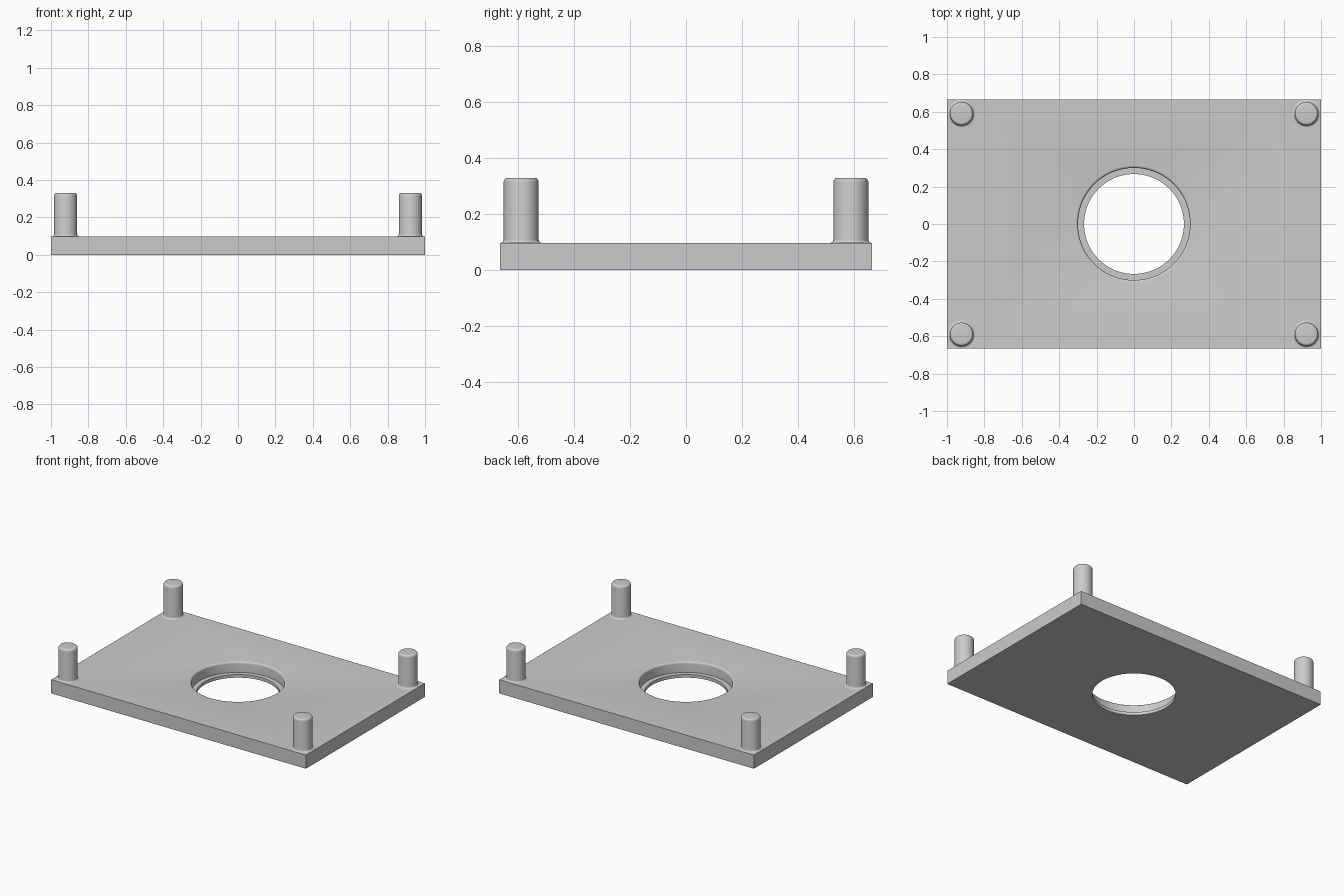
import bpy, bmesh, math

cube = bpy.data.objects.get("Cube")
if cube:
    bpy.data.objects.remove(cube, do_unlink=True)

LENGTH, WIDTH, THICK = 2.0, 1.333, 0.097
PEG_X, PEG_Y, PEG_R, PEG_TOP = 0.922, 0.59, 0.0625, 0.33
FILLET = 0.012

# Single grey finish
grey = bpy.data.materials.new("grey")
grey.use_nodes = True
grey.diffuse_color = (0.6, 0.6, 0.6, 1)
grey.node_tree.nodes["Principled BSDF"].inputs["Base Color"].default_value = (0.6, 0.6, 0.6, 1)


def arc(cr, cz, radius, start, end, steps=5):
    """Profile points (r, z) along a circular arc, angles in degrees."""
    points = []
    for i in range(steps + 1):
        a = math.radians(start + (end - start) * i / steps)
        points.append((cr + radius * math.cos(a), cz + radius * math.sin(a)))
    return points


def finish(name, bm, location=(0, 0, 0)):
    bmesh.ops.recalc_face_normals(bm, faces=bm.faces)
    mesh = bpy.data.meshes.new(name)
    bm.to_mesh(mesh)
    bm.free()
    mesh.materials.append(grey)
    obj = bpy.data.objects.new(name, mesh)
    obj.location = location
    bpy.context.collection.objects.link(obj)
    return obj


def lathe(name, profile, sides, location=(0, 0, 0)):
    """Closed solid of revolution about z, capped at both ends."""
    bm = bmesh.new()
    rings = []
    for r, z in profile:
        angles = [2 * math.pi * i / sides for i in range(sides)]
        rings.append([bm.verts.new((r * math.cos(a), r * math.sin(a), z)) for a in angles])
    for low, high in zip(rings, rings[1:]):
        for i in range(sides):
            j = (i + 1) % sides
            bm.faces.new((low[i], low[j], high[j], high[i]))
    bm.faces.new(rings[0])
    bm.faces.new(rings[-1])
    return finish(name, bm, location)


def select_only(obj):
    bpy.ops.object.select_all(action="DESELECT")
    obj.select_set(True)
    bpy.context.view_layer.objects.active = obj


def smooth(obj):
    select_only(obj)
    bpy.ops.object.shade_smooth_by_angle(angle=math.radians(30))


# Base plate
bm = bmesh.new()
bmesh.ops.create_cube(bm, size=1)
bmesh.ops.scale(bm, vec=(LENGTH, WIDTH, THICK), verts=bm.verts)
bmesh.ops.translate(bm, vec=(0, 0, THICK / 2), verts=bm.verts)
plate = finish("base_plate", bm)

# Stepped centre hole with a ledge near the bottom and a rounded upper rim
rim = arc(0.313, THICK - 0.013, 0.013, 180, 90)
hole = [(0.267, -0.1), (0.267, 0.022), (0.3, 0.022)] + rim + [(0.313, 0.2)]
cutter = lathe("hole_cutter", hole, 96)
cutter.hide_render = True
cut = plate.modifiers.new("centre_hole", "BOOLEAN")
cut.operation = "DIFFERENCE"
cut.solver = "EXACT"
cut.object = cutter
select_only(plate)
bpy.ops.object.modifier_apply(modifier=cut.name)
bpy.data.objects.remove(cutter, do_unlink=True)
smooth(plate)

# Corner pegs with a flared foot and rounded top edge
foot = arc(PEG_R + FILLET, THICK + FILLET, FILLET, 270, 180)
crown = arc(PEG_R - 0.015, PEG_TOP - 0.015, 0.015, 0, 90)
peg_profile = [(PEG_R + FILLET, THICK - 0.01)] + foot + crown
for side, sx in (("left", 1), ("right", -1)):
    for end, sy in (("front", -1), ("back", 1)):
        smooth(lathe(f"{end}_{side}_peg", peg_profile, 48, (sx * PEG_X, sy * PEG_Y, 0)))
